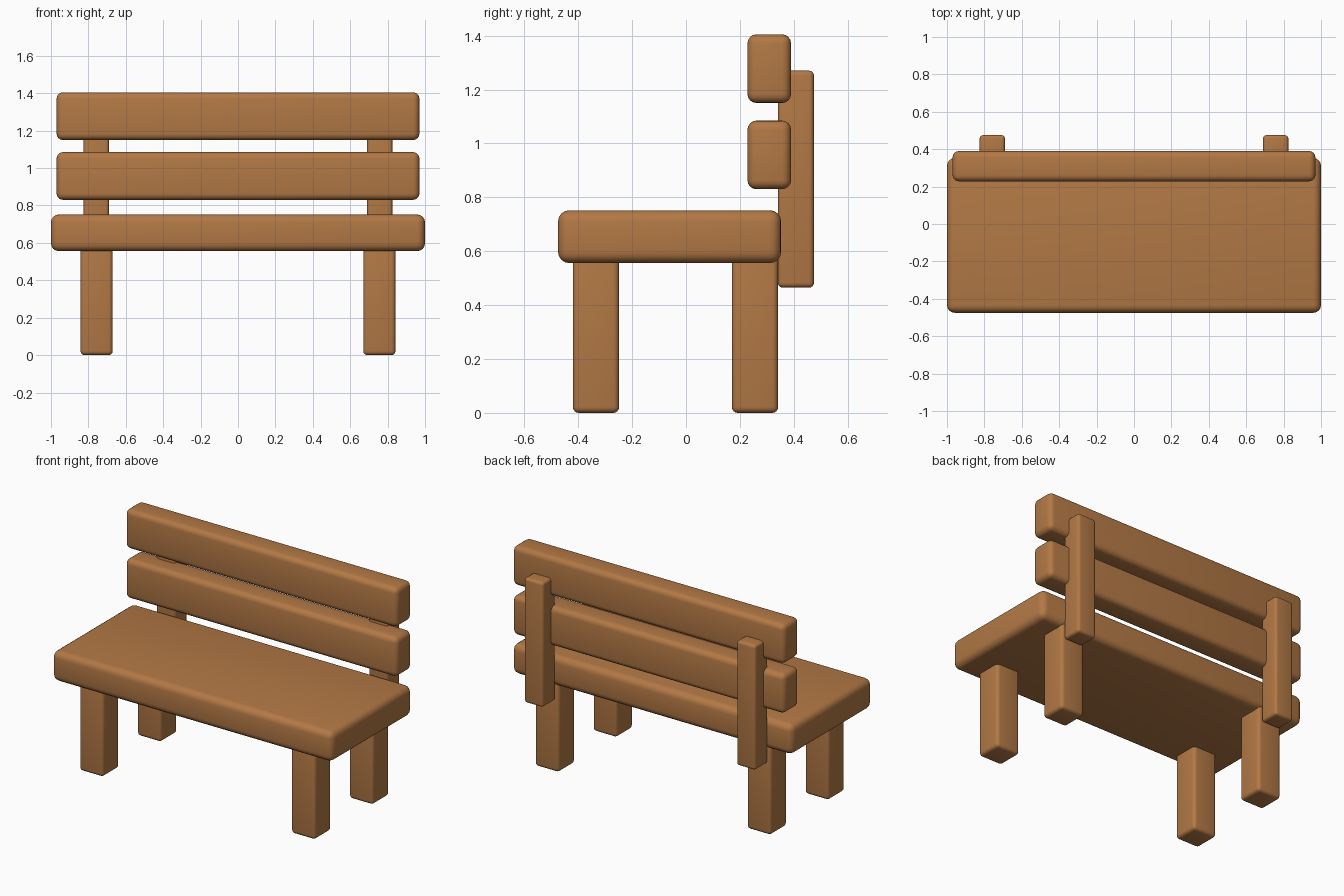
import bpy
import math

default_cube = bpy.data.objects.get("Cube")
if default_cube:
    bpy.data.objects.remove(default_cube, do_unlink=True)

# Single warm wood colour
wood = bpy.data.materials.new("warm_wood")
wood.use_nodes = True
wood.diffuse_color = (0.45, 0.19, 0.06, 1)
shader = next(n for n in wood.node_tree.nodes if n.type == "BSDF_PRINCIPLED")
shader.inputs["Base Color"].default_value = wood.diffuse_color
shader.inputs["Roughness"].default_value = 0.8


def board(name, x, y, z, radius):
    """Rounded block spanning the given (min, max) ranges."""
    spans = (x, y, z)
    bpy.ops.mesh.primitive_cube_add(size=1, location=[(a + b) / 2 for a, b in spans])
    obj = bpy.context.object
    obj.name = name
    obj.scale = [b - a for a, b in spans]
    bpy.ops.object.transform_apply(location=False, rotation=False, scale=True)
    obj.data.materials.append(wood)
    bevel = obj.modifiers.new("rounded_edges", "BEVEL")
    bevel.width = radius
    bevel.segments = 4
    bpy.ops.object.modifier_apply(modifier=bevel.name)
    bpy.ops.object.shade_smooth_by_angle(angle=math.radians(40))
    return obj


# Seat
board("seat", (-1, 1), (-0.475, 0.353), (0.556, 0.752), 0.042)

# Backrest slats
for name, bottom in (("lower_back_slat", 0.83), ("upper_back_slat", 1.15)):
    board(name, (-0.97, 0.97), (0.228, 0.39), (bottom, bottom + 0.255), 0.034)

# Legs and backrest posts, one set per side
for side, sign in (("left", 1), ("right", -1)):
    def across(inner, outer):
        return tuple(sorted((sign * inner, sign * outer)))

    for place, front in (("front", -0.42), ("back", 0.17)):
        board(f"{place}_{side}_leg", across(0.67, 0.842), (front, front + 0.172), (0, 0.62), 0.022)
    board(f"{side}_back_post", across(0.69, 0.825), (0.341, 0.475), (0.465, 1.27), 0.018)
